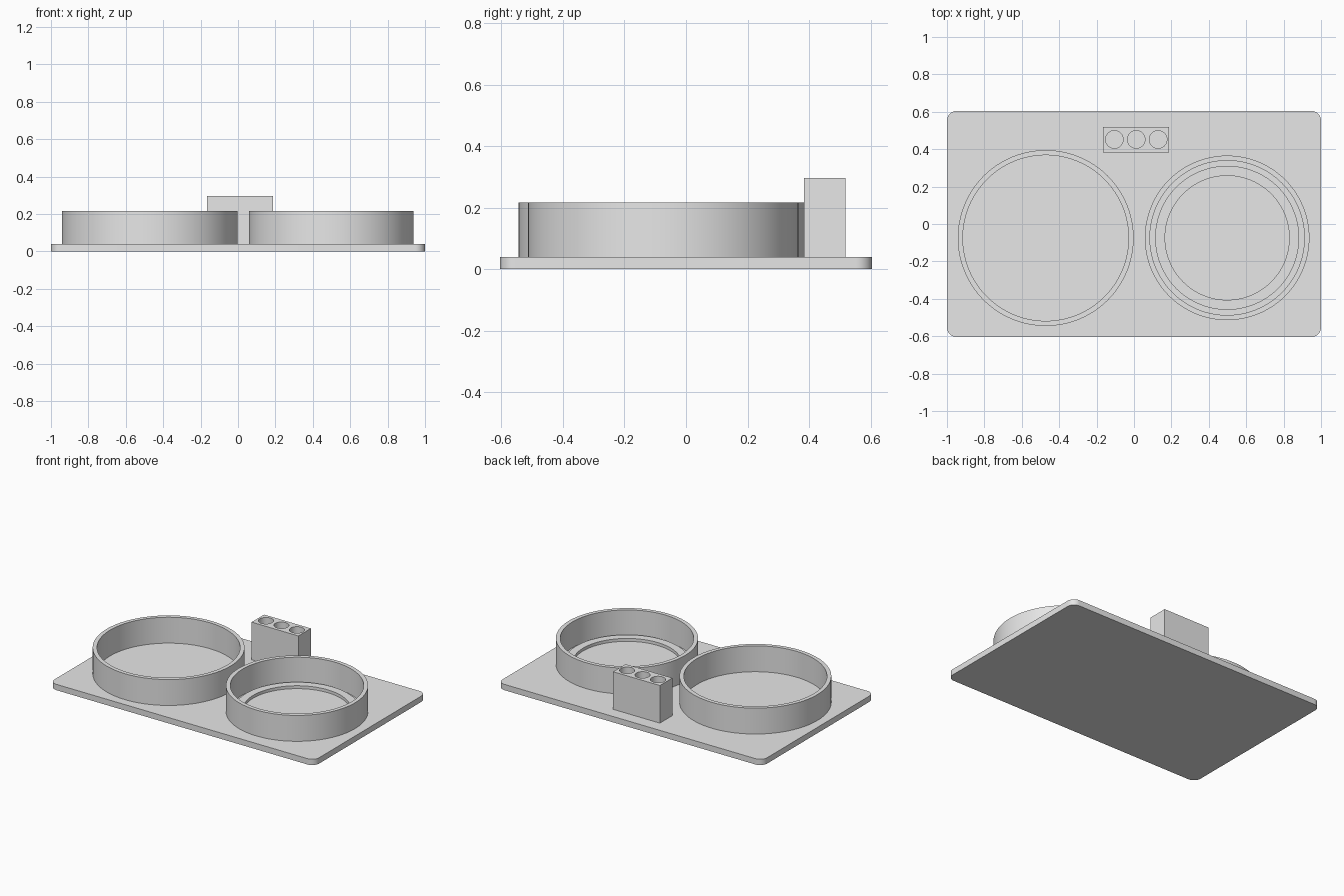
import bpy
import bmesh
import math

cube = bpy.data.objects.get("Cube")
if cube:
    bpy.data.objects.remove(cube, do_unlink=True)

# Single grey plastic
grey = bpy.data.materials.new("light_grey")
grey.use_nodes = True
grey.diffuse_color = (0.8, 0.8, 0.8, 1)
grey.node_tree.nodes["Principled BSDF"].inputs["Base Color"].default_value = (0.8, 0.8, 0.8, 1)

PLATE_TOP = 0.04
SINK = 0.01


def make_object(name, bm, location):
    bmesh.ops.recalc_face_normals(bm, faces=bm.faces)
    mesh = bpy.data.meshes.new(name)
    bm.to_mesh(mesh)
    bm.free()
    mesh.materials.append(grey)
    obj = bpy.data.objects.new(name, mesh)
    obj.location = location
    bpy.context.collection.objects.link(obj)
    return obj


def activate(obj):
    bpy.ops.object.select_all(action='DESELECT')
    obj.select_set(True)
    bpy.context.view_layer.objects.active = obj


def smooth(obj):
    activate(obj)
    bpy.ops.object.shade_smooth_by_angle(angle=math.radians(30))


def box(name, size, location):
    bm = bmesh.new()
    bmesh.ops.create_cube(bm, size=1)
    bmesh.ops.scale(bm, vec=size, verts=bm.verts)
    return make_object(name, bm, location)


def ring(name, centre, outer, inner, top):
    """Revolve a rectangular wall section around the vertical axis."""
    bottom = PLATE_TOP - SINK
    section = [(inner, bottom), (outer, bottom), (outer, top), (inner, top)]
    bm = bmesh.new()
    verts = [bm.verts.new((r, 0, z)) for r, z in section]
    edges = [bm.edges.new((verts[i], verts[(i + 1) % 4])) for i in range(4)]
    bmesh.ops.spin(bm, geom=verts + edges, cent=(0, 0, 0), axis=(0, 0, 1),
                   angle=math.tau, steps=128, use_duplicate=False)
    bmesh.ops.remove_doubles(bm, verts=bm.verts, dist=0.0001)
    smooth(make_object(name, bm, (*centre, 0)))


# Base plate with rounded vertical corners
bm = bmesh.new()
bmesh.ops.create_cube(bm, size=1)
bmesh.ops.scale(bm, vec=(2, 1.21, PLATE_TOP), verts=bm.verts)
corners = [e for e in bm.edges if abs(e.verts[0].co.z - e.verts[1].co.z) > 0.01]
bmesh.ops.bevel(bm, geom=corners, offset=0.053, segments=10, profile=0.5, affect='EDGES')
smooth(make_object("base_plate", bm, (0, 0, PLATE_TOP / 2)))

# Round holders
small_centre = (0.498, -0.074)
ring("large_holder_wall", (-0.472, -0.075), 0.47, 0.443, 0.217)
ring("small_holder_wall", small_centre, 0.44, 0.413, 0.217)
ring("small_holder_inner_lip", small_centre, 0.385, 0.332, 0.06)

# Tall block with three round sockets
block_top = 0.297
height = block_top - PLATE_TOP + SINK
block = box("socket_block", (0.353, 0.135, height), (0.011, 0.451, block_top - height / 2))
bm = bmesh.new()
for offset in (-0.117, 0, 0.117):
    made = bmesh.ops.create_cone(bm, cap_ends=True, segments=64, radius1=0.047,
                                 radius2=0.047, depth=0.5)
    bmesh.ops.translate(bm, vec=(offset, 0, 0.25), verts=made["verts"])
cutter = make_object("socket_cutter", bm, (0.012, 0.452, PLATE_TOP))
cutter.hide_render = True
cut = block.modifiers.new("sockets", 'BOOLEAN')
cut.operation = 'DIFFERENCE'
cut.solver = 'EXACT'
cut.object = cutter
activate(block)
bpy.ops.object.modifier_apply(modifier=cut.name)
bpy.data.objects.remove(cutter, do_unlink=True)
smooth(block)
